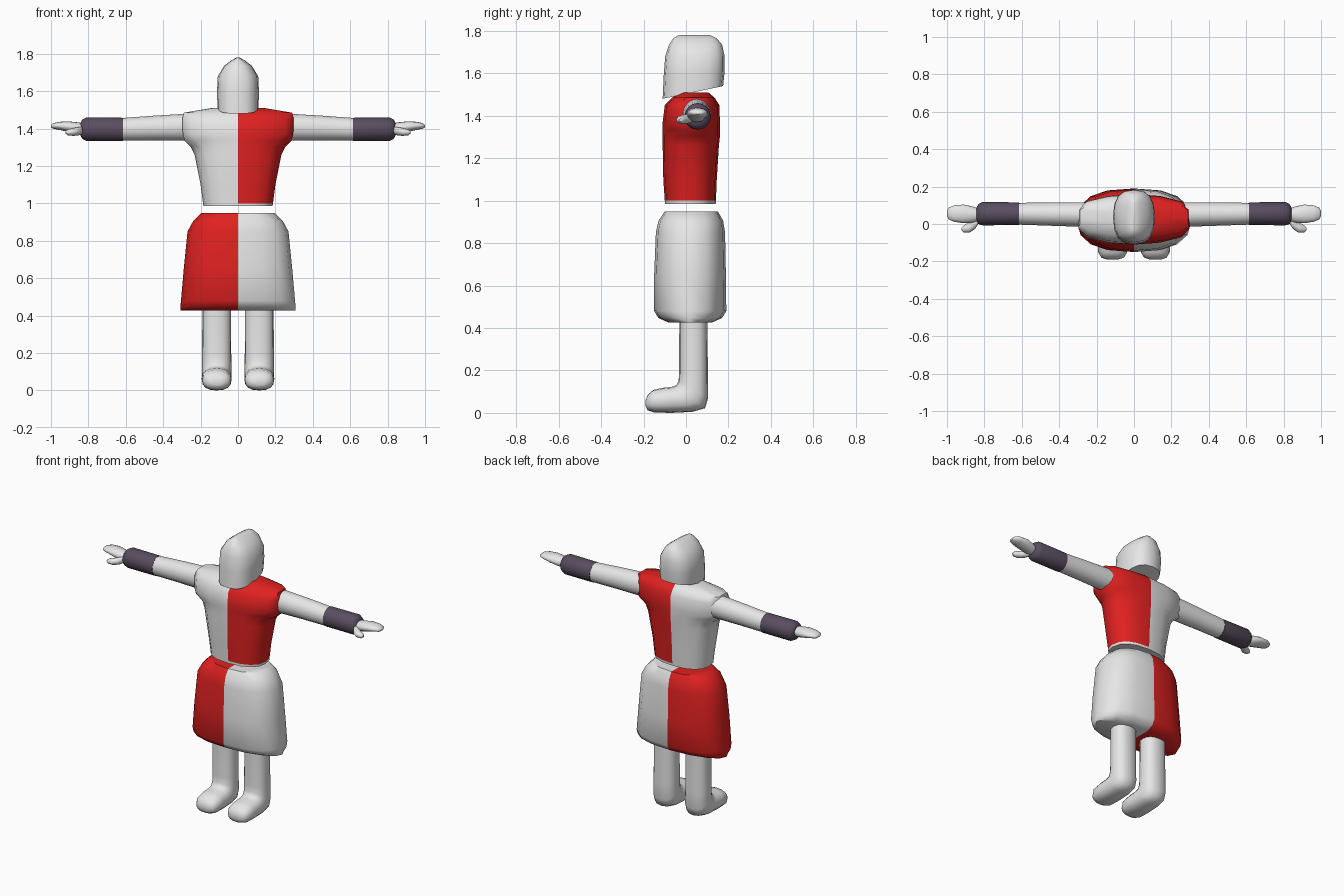
import bpy, bmesh, math
from mathutils import Vector


def material(name, rgb):
    m = bpy.data.materials.new(name)
    m.diffuse_color = (*rgb, 1)
    return m


GREY = material("light_grey", (0.8, 0.8, 0.8))
RED = material("red", (0.75, 0.015, 0.015))
PURPLE = material("dark_purple", (0.1, 0.075, 0.115))


def ring(c, u, v, power=2.0, n=16, clamp=9.0):
    """Superellipse around c spanned by u and v, optionally cut flat in x."""
    pts = []
    for i in range(n):
        a = 2 * math.pi * i / n
        co, si = round(math.cos(a), 9), round(math.sin(a), 9)
        p = Vector(c)
        p += Vector(u) * math.copysign(abs(co) ** (2 / power), co)
        p += Vector(v) * math.copysign(abs(si) ** (2 / power), si)
        p.x = max(-clamp, min(clamp, p.x))
        pts.append(p)
    return pts


def level(z, hw, y0, y1, power=2.0, clamp=9.0, slant=0.0, n=16):
    """Ring lying flat at height z, rising towards the back by slant."""
    d = (y1 - y0) / 2
    return ring((0, (y0 + y1) / 2, z), (hw, 0, 0), (0, d, slant), power, n, clamp)


def loft(name, rings, mats, rule=None, angle=50):
    """Skin the rings, cap both ends, colour faces by a rule on their centre."""
    bm = bmesh.new()
    loops = [[bm.verts.new(p) for p in r] for r in rings]
    n = len(loops[0])
    for a, b in zip(loops, loops[1:]):
        for i in range(n):
            j = (i + 1) % n
            bm.faces.new((a[i], a[j], b[j], b[i]))
    for end in (loops[0], loops[-1]):
        # caps are split along the middle so each half takes its own colour
        q, h = n // 4, n // 2
        bm.faces.new([end[(q + k) % n] for k in range(h + 1)])
        bm.faces.new([end[(q + h + k) % n] for k in range(h + 1)])
    bmesh.ops.recalc_face_normals(bm, faces=bm.faces)
    if rule:
        for f in bm.faces:
            f.material_index = rule(f.calc_center_median())
    me = bpy.data.meshes.new(name)
    bm.to_mesh(me)
    bm.free()
    for m in mats:
        me.materials.append(m)
    ob = bpy.data.objects.new(name, me)
    bpy.context.collection.objects.link(ob)
    bpy.ops.object.select_all(action='DESELECT')
    ob.select_set(True)
    bpy.context.view_layer.objects.active = ob
    bpy.ops.object.shade_smooth_by_angle(angle=math.radians(angle))
    return ob


# Hooded head: slanted lower edge, ridged crown
loft("head", [
    level(1.51, 0.11, -0.11, 0.175, 2.6, slant=0.03),
    level(1.60, 0.112, -0.105, 0.182, 2.6, slant=0.01),
    level(1.68, 0.108, -0.098, 0.182, 2.6),
    level(1.735, 0.075, -0.08, 0.17, 2.5),
    level(1.765, 0.036, -0.06, 0.145, 2.5),
    level(1.78, 0.008, -0.035, 0.115, 2.5)], [GREY])

# Tunic: two halves, with short sleeve stubs cut flat and a thin grey hem
loft("tunic", [
    level(0.985, 0.185, -0.10, 0.14, 2.4),
    level(1.0, 0.187, -0.10, 0.141, 2.4),
    level(1.10, 0.20, -0.107, 0.145, 2.4),
    level(1.26, 0.232, -0.11, 0.155, 2.3),
    level(1.305, 0.255, -0.11, 0.16, 2.1),
    level(1.335, 0.31, -0.11, 0.16, 2.0, 0.285),
    level(1.37, 0.36, -0.11, 0.16, 2.0, 0.295),
    level(1.45, 0.36, -0.10, 0.157, 2.0, 0.298),
    level(1.485, 0.34, -0.065, 0.135, 2.0, 0.29),
    level(1.51, 0.14, -0.03, 0.105, 2.0)], [GREY, RED],
    lambda c: 1 if c.x > 0 and c.z > 0.995 else 0)

# Skirt: halves swapped, flaring down to a rounded underside
loft("skirt", [
    level(0.95, 0.195, -0.10, 0.15, 2.4),
    level(0.905, 0.24, -0.13, 0.175, 2.5),
    level(0.85, 0.27, -0.142, 0.184, 2.5),
    level(0.65, 0.29, -0.15, 0.188, 2.5),
    level(0.48, 0.305, -0.15, 0.19, 2.5),
    level(0.447, 0.308, -0.13, 0.17, 2.4),
    level(0.427, 0.306, -0.085, 0.125, 2.2)], [GREY, RED],
    lambda c: 1 if c.x < 0 else 0)

for side, s in (("left", 1), ("right", -1)):
    # Arm rings run along x: position, centre y, centre z, half depth, half height
    def along(*rows, power=2.0):
        return [ring((s * x, y, z), (0, ry, 0), (0, 0, rz), power)
                for x, y, z, ry, rz in rows]

    loft(side + "_arm", along(
        (0.25, 0.05, 1.408, 0.066, 0.073),
        (0.45, 0.053, 1.403, 0.062, 0.066),
        (0.63, 0.055, 1.396, 0.058, 0.06)), [GREY])
    loft(side + "_cuff", along(
        (0.615, 0.055, 1.396, 0.061, 0.062),
        (0.81, 0.055, 1.397, 0.062, 0.063),
        (0.832, 0.053, 1.397, 0.053, 0.052),
        (0.842, 0.052, 1.397, 0.036, 0.034)), [PURPLE])
    loft(side + "_hand", along(
        (0.825, 0.05, 1.40, 0.030, 0.028),
        (0.86, 0.05, 1.402, 0.043, 0.032),
        (0.91, 0.054, 1.411, 0.050, 0.028),
        (0.96, 0.056, 1.415, 0.044, 0.021),
        (0.99, 0.056, 1.414, 0.032, 0.014),
        (1.0, 0.056, 1.413, 0.014, 0.006)), [GREY])
    loft(side + "_thumb", along(
        (0.825, 0.03, 1.392, 0.018, 0.016),
        (0.85, 0.005, 1.386, 0.032, 0.022),
        (0.88, -0.018, 1.382, 0.028, 0.021),
        (0.91, -0.026, 1.38, 0.019, 0.016),
        (0.923, -0.027, 1.38, 0.007, 0.006)), [GREY])

    # Leg bends into the foot: each row is front/top y, z, back/bottom y, z, half width
    rows = [(-0.03, 0.60, 0.10, 0.60, 0.077), (-0.032, 0.35, 0.102, 0.35, 0.077),
            (-0.032, 0.19, 0.103, 0.17, 0.078), (-0.035, 0.15, 0.104, 0.07, 0.079),
            (-0.045, 0.13, 0.09, 0.022, 0.079), (-0.07, 0.122, 0.03, 0.005, 0.08),
            (-0.11, 0.118, -0.07, 0.0, 0.08), (-0.155, 0.108, -0.15, 0.002, 0.077),
            (-0.18, 0.085, -0.18, 0.012, 0.06), (-0.19, 0.062, -0.19, 0.03, 0.03)]
    loft(side + "_leg", [
        ring((s * 0.114, (a + c) / 2, (b + d) / 2), (w, 0, 0),
             (0, (a - c) / 2, (b - d) / 2), 2.4)
        for a, b, c, d, w in rows], [GREY], angle=60)
